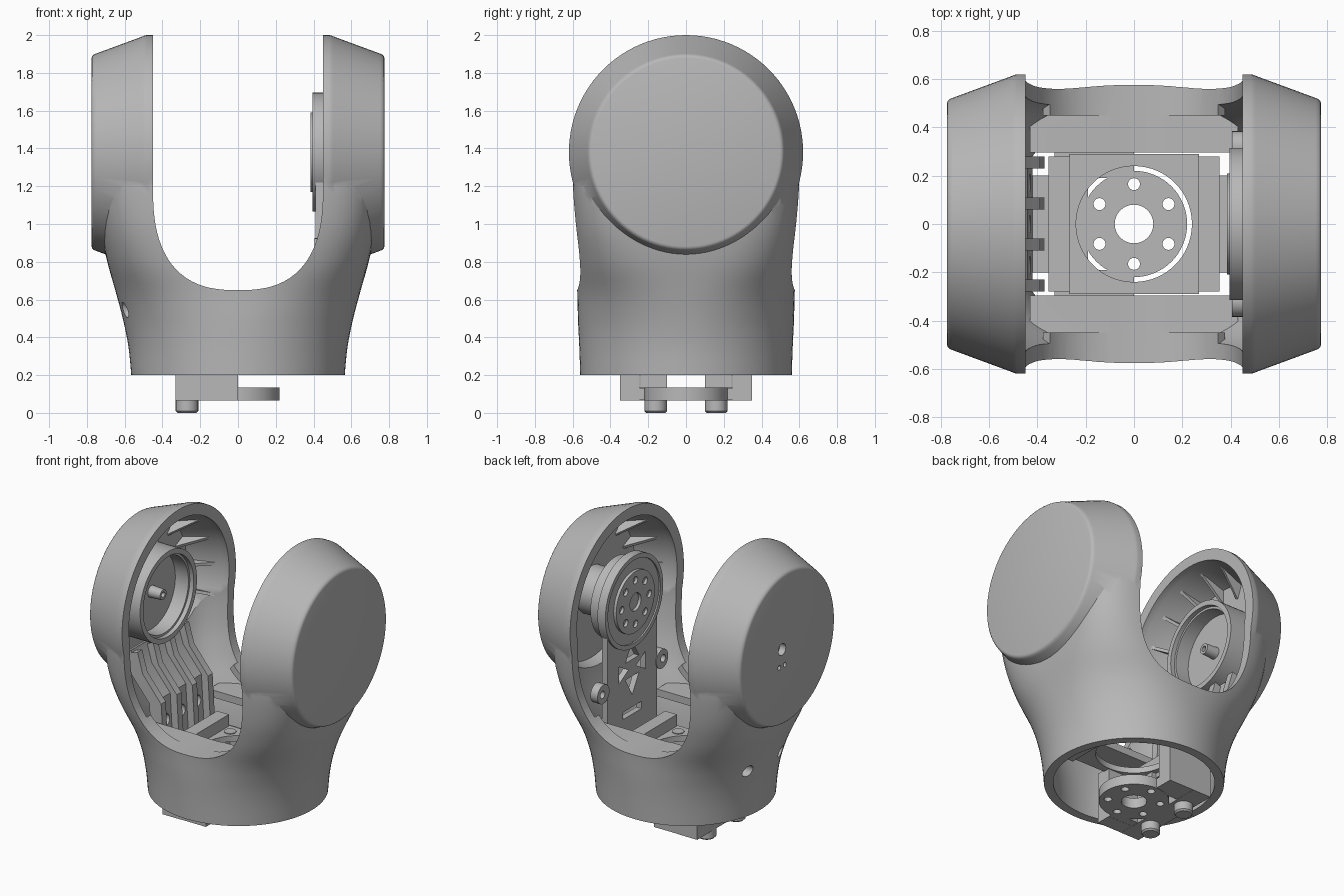
import bpy, bmesh
from math import sin, cos, pi, radians, tau

cube = bpy.data.objects.get("Cube")
if cube:
    bpy.data.objects.remove(cube, do_unlink=True)

grey = bpy.data.materials.new("satin_grey")
grey.use_nodes = True
COLOUR = (0.48, 0.48, 0.48, 1)
grey.diffuse_color = COLOUR
grey.node_tree.nodes["Principled BSDF"].inputs["Base Color"].default_value = COLOUR

PIVOT = 1.38   # height of the joint axis
parts = []


# ---- helpers ----
def skin(name, loops, ring=False):
    """Bridge successive point loops; cap the ends unless they form a ring."""
    bm = bmesh.new()
    rows = [[bm.verts.new(p) for p in loop] for loop in loops]
    pairs = list(zip(rows, rows[1:])) + ([(rows[-1], rows[0])] if ring else [])
    for lower, upper in pairs:
        n = len(lower)
        for i in range(n):
            j = (i + 1) % n
            bm.faces.new((lower[i], lower[j], upper[j], upper[i]))
    if not ring:
        bm.faces.new(rows[0][::-1])
        bm.faces.new(rows[-1])
    bmesh.ops.recalc_face_normals(bm, faces=bm.faces)
    mesh = bpy.data.meshes.new(name)
    bm.to_mesh(mesh)
    bm.free()
    mesh.materials.append(grey)
    obj = bpy.data.objects.new(name, mesh)
    bpy.context.collection.objects.link(obj)
    parts.append(obj)
    return obj


def place(axis, t, u, v):
    return {"x": (t, u, v), "y": (u, t, v), "z": (u, v, t)}[axis]


def prism(name, pts, axis, lo, hi):
    return skin(name, [[place(axis, t, u, v) for u, v in pts] for t in (lo, hi)])


def box(name, x, y, z):
    return prism(name, [(x[0], y[0]), (x[1], y[0]), (x[1], y[1]), (x[0], y[1])], "z", *z)


def lathe(name, profile, axis="x", centre=(0, PIVOT), seg=64, ring=False, turn=0):
    """Revolve (position, radius) pairs about an axis."""
    angles = [tau * i / seg + turn for i in range(seg)]
    return skin(name, [[place(axis, t, centre[0] + r * cos(a), centre[1] + r * sin(a))
                        for a in angles] for t, r in profile], ring)


def rod(name, axis, centre, radius, lo, hi, seg=24, turn=0):
    return lathe(name, [(lo, radius), (hi, radius)], axis, centre, seg, turn=turn)


def combine(target, other, operation="DIFFERENCE"):
    mod = target.modifiers.new("combine", "BOOLEAN")
    mod.operation, mod.solver, mod.object = operation, "EXACT", other
    graph = bpy.context.evaluated_depsgraph_get()
    mesh = bpy.data.meshes.new_from_object(target.evaluated_get(graph))
    target.modifiers.clear()
    target.data = mesh
    parts.remove(other)
    bpy.data.objects.remove(other, do_unlink=True)


def superellipse(angle, a, b, n):
    r = ((abs(cos(angle)) / a) ** n + (abs(sin(angle)) / b) ** n) ** (-1 / n)
    return r * cos(angle), r * sin(angle)


def spline(p, q, r, s, t):
    return [0.5 * (2 * b + (c - a) * t + (2 * a - 5 * b + 4 * c - d) * t * t
                   + (3 * b - a - 3 * c + d) * t ** 3) for a, b, c, d in zip(p, q, r, s)]


# ---- outer shell: round base blending into two wide arms ----
SECTIONS = [  # height, half width, half depth, squareness
    (0.2, 0.565, 0.56, 2), (0.35, 0.58, 0.565, 2.03), (0.5, 0.61, 0.572, 2.12),
    (0.65, 0.65, 0.576, 2.45), (0.82, 0.697, 0.587, 3.3), (1.0, 0.73, 0.602, 4.1),
    (1.2, 0.75, 0.613, 4.5), (1.38, 0.74, 0.614, 4.5)]


def body(name, inset):
    keys = [SECTIONS[0]] + SECTIONS + [SECTIONS[-1]]
    rows = [spline(*keys[i:i + 4], k / 4) for i in range(len(keys) - 3) for k in range(4)]
    rows.append(SECTIONS[-1])
    loops = []
    for i, (z, a, b, n) in enumerate(rows):
        z = z - inset if i == 0 else z
        loops.append([(*superellipse(tau * k / 96, a - inset, b - inset, n), z) for k in range(96)])
    return skin(name, loops)


def arch(half_width, depth, start=0.0, steps=48):
    """Rounded U curve seen from the front."""
    for i in range(steps + 1):
        x, drop = superellipse(start + (pi - 2 * start) * i / steps, half_width, depth, 2.6)
        yield x, 1.2 - drop


shell = body("shell", 0)
cavity = body("cavity", 0.06)
for s in (-1, 1):
    head = [(0.40, 0.62), (0.485, 0.62), (0.497, 0.617), (0.508, 0.612), (0.752, 0.522),
            (0.765, 0.516), (0.772, 0.508), (0.775, 0.498)]
    combine(shell, lathe("head", [(s * x, r) for x, r in head], seg=96), "UNION")
    hollow = [(0.3, 0.545), (0.5, 0.545), (0.72, 0.47)]
    combine(cavity, lathe("hollow", [(s * x, r) for x, r in hollow], seg=96), "UNION")

# Keep a saddle lip and a flat floor out of the cavity so they belong to the shell
upper = list(arch(0.40, 0.50, radians(50), 24))
lower = list(arch(0.49, 0.59, radians(50), 24))
for s in (-1, 1):
    combine(cavity, prism("saddle_lip", upper + lower[::-1], "y", s * 0.45, s * 0.7))
    combine(cavity, box("saddle_floor", (-0.43, 0.43), sorted((s * 0.297, s * 0.72)),
                        (0.605, 0.655)))
combine(shell, cavity)
combine(shell, prism("gap", list(arch(0.45, 0.55)) + [(-0.45, 2.2), (0.45, 2.2)], "y", -1, 1))

# Screw holes in the right wall and right cap
for y in (-0.18, 0.18):
    combine(shell, rod("wall_hole", "x", (y, 0.545), 0.04, -0.8, -0.4))
combine(shell, rod("cap_hole", "x", (0.06, 1.385), 0.04, -0.9, -0.68))
for y in (0.03, 0.09):
    combine(shell, rod("cap_slot", "x", (y, 1.27), 0.016, -0.9, -0.68, 12))

# ---- stiffening ribs inside the arms ----
for s, side in ((-1, "right"), (1, "left")):
    for deg in range(-110, 111, 22):
        a = radians(deg)
        outline = [(0.50, 0.57), (0.74, 0.5), (0.74, 0.36)]
        skin(side + "_rib", [[(s * x, r * sin(a) + t * cos(a), PIVOT + r * cos(a) - t * sin(a))
                              for x, r in outline] for t in (-0.01, 0.01)])

# ---- right arm: bearing cup, boss and bent bracket ----
lathe("bearing_cup", [(-0.73, 0.31), (-0.53, 0.31), (-0.53, 0.275), (-0.56, 0.275),
                      (-0.56, 0.26), (-0.66, 0.26), (-0.66, 0.04), (-0.57, 0.035),
                      (-0.57, 0.018), (-0.73, 0.018)], ring=True)


def bent(name, y, depth, shift):
    path = [(-0.62, 1.09), (-0.58, 0.95), (-0.44, 0.78), (-0.42, 0.44)]
    face = [(x + shift, z) for x, z in path]
    rear = [(x + shift - depth, z - 0.02) for x, z in path]
    return prism(name, face + rear[::-1], "y", *y)


bracket = bent("bent_bracket", (-0.28, 0.28), 0.04, 0)
for y in (-0.17, 0, 0.17):
    combine(bracket, rod("bracket_hole", "x", (y, 0.62), 0.04, -0.6, -0.3))
for y in (-0.255, -0.085, 0.085, 0.255):
    bent("bracket_ridge", (y - 0.025, y + 0.025), 0.06, 0.05)

# ---- left arm: motor, mounting plate and output horn ----
lathe("motor_body", [(0.44, 0.27), (0.54, 0.27), (0.55, 0.16), (0.74, 0.16)])
plate = rod("motor_plate", "x", (0, PIVOT), 0.315, 0.405, 0.455, 64)
combine(plate, prism("plate_stem", [(-0.27, 0.44), (0.27, 0.44), (0.27, 1.32), (-0.27, 1.32)],
                     "x", 0.41, 0.45), "UNION")
for y, z, r, turn in ((0, 1.02, 0.085, pi / 2), (0, 0.82, 0.085, -pi / 2),
                      (-0.11, 0.92, 0.07, 0), (0.11, 0.92, 0.07, pi)):
    combine(plate, rod("plate_window", "x", (y, z), r, 0.3, 0.6, 3, turn))
combine(plate, prism("plate_slot", [(-0.1, 0.6), (0.1, 0.6), (0.1, 0.65), (-0.1, 0.65)],
                     "x", 0.3, 0.6))
for s in (-1, 1):
    foot = rod("plate_foot", "x", (s * 0.32, 0.86), 0.065, 0.405, 0.46)
    combine(foot, rod("foot_hole", "x", (s * 0.33, 0.86), 0.025, 0.3, 0.6, 16))
lathe("plate_rim", [(0.395, 0.315), (0.395, 0.285), (0.44, 0.285), (0.44, 0.315)], ring=True)


def drilled_disc(name, axis, centre, radius, lo, hi, bore, count, pitch):
    disc = rod(name, axis, centre, radius, lo, hi, 64)
    combine(disc, rod("bore", axis, centre, bore, lo - 0.1, hi + 0.1, 32))
    for i in range(count):
        a = tau * i / count + pi / 2
        spot = (centre[0] + pitch * cos(a), centre[1] + pitch * sin(a))
        combine(disc, rod("drill", axis, spot, 0.025, lo - 0.1, hi + 0.1, 16))


drilled_disc("output_horn", "x", (0, PIVOT), 0.21, 0.385, 0.425, 0.06, 8, 0.15)

# ---- central deck inside the base ----
deck = box("centre_deck", (-0.27, 0.27), (-0.29, 0.29), (0.41, 0.45))
combine(deck, rod("deck_bore", "z", (0, 0), 0.24, 0.3, 0.6, 64))
for s in (-1, 1):
    box("deck_rail", sorted((s * 0.265, s * 0.355)), (-0.28, 0.28), (0.38, 0.53))
    box("deck_link", sorted((s * 0.35, s * 0.50)), (-0.2, 0.2), (0.40, 0.44))
    for y in (-0.215, 0.215):
        rod("deck_screw", "z", (s * 0.21, y), 0.038, 0.44, 0.456)

# ---- lower yoke: horn, pillars and pegs ----
drilled_disc("base_horn", "z", (0, 0), 0.22, 0.065, 0.135, 0.08, 6, 0.165)
box("yoke_bar", (-0.33, -0.19), (-0.35, 0.35), (0.065, 0.135))
for s, side in ((-1, "front"), (1, "back")):
    box(side + "_pillar", (-0.33, 0), sorted((s * 0.245, s * 0.35)), (0.066, 0.42))
    box(side + "_web", (-0.2, 0), sorted((s * 0.19, s * 0.25)), (0.067, 0.133))
    box(side + "_pillar_block", (-0.32, -0.23), sorted((s * 0.1, s * 0.24)), (0.13, 0.42))
    lathe(side + "_peg", [(0, 0.05), (0.01, 0.06), (0.08, 0.06)], "z", (-0.27, s * 0.16), 24)

# ---- shading ----
bpy.ops.object.select_all(action="DESELECT")
for obj in parts:
    obj.select_set(True)
bpy.context.view_layer.objects.active = shell
bpy.ops.object.shade_smooth_by_angle(angle=radians(28))
